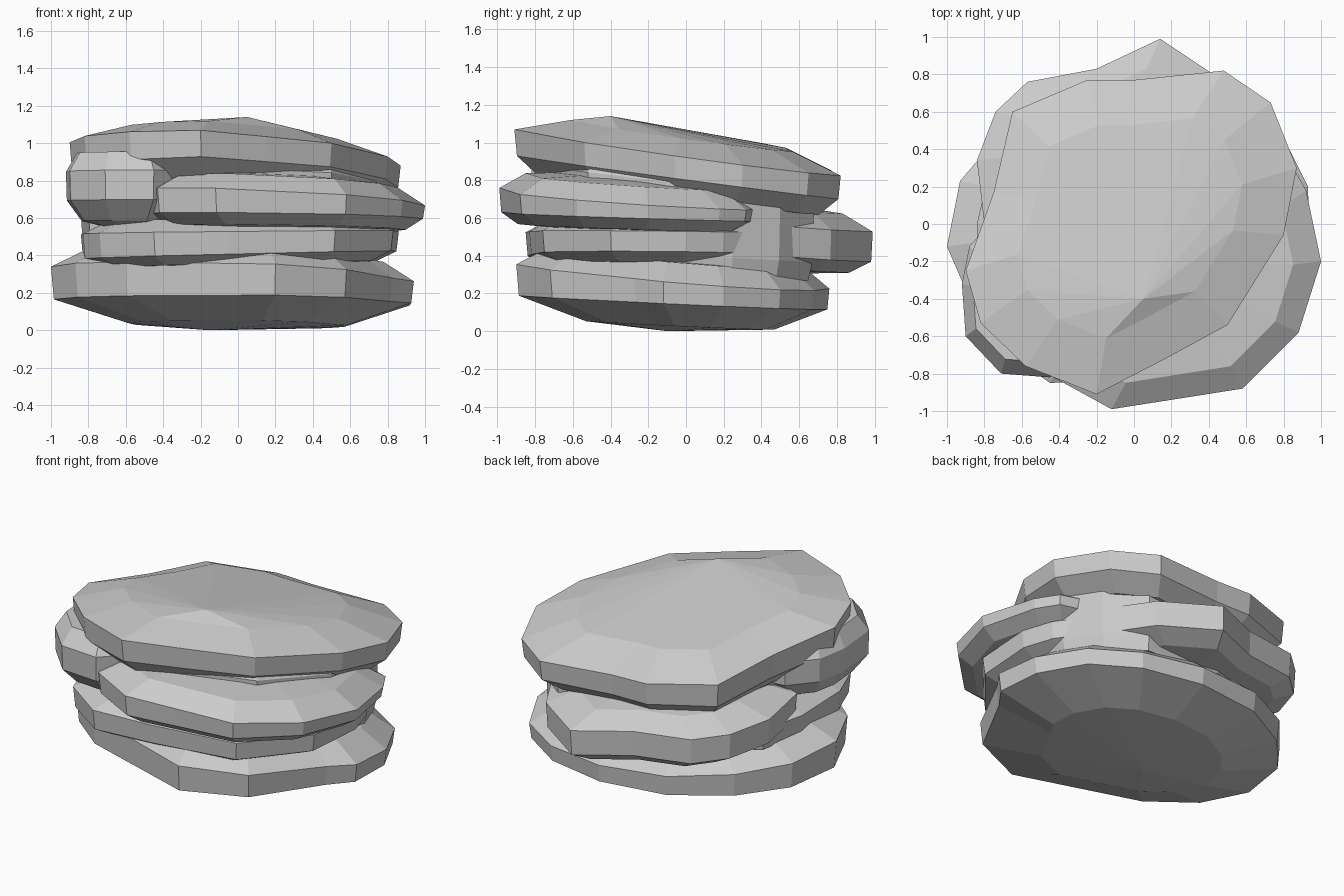
import bpy, bmesh


def slab(name, outline, low, high, under, over, low_cap, high_cap):
    """Stone layer: tilted rim (z0, x slope, y slope) plus tapered inner rings.
    under/over = (inner ring scale, z offset); caps = (x, y, z) of the poles."""
    bm = bmesh.new()
    n = len(outline)
    cx = sum(p[0] for p in outline) / n
    cy = sum(p[1] for p in outline) / n

    def ring(plane, s, dz):
        verts = []
        for px, py in outline:
            x, y = cx + (px - cx) * s, cy + (py - cy) * s
            z = plane[0] + plane[1] * x + plane[2] * y + dz
            verts.append(bm.verts.new((x, y, max(0.005, z))))
        return verts

    rings = [ring(low, under[0], -under[1]), ring(low, 0.985, 0),
             ring(high, 1.0, 0), ring(high, over[0], over[1])]
    for a, b in zip(rings, rings[1:]):
        for i in range(n):
            j = (i + 1) % n
            bm.faces.new((a[i], a[j], b[j], b[i]))
    for r, cap in ((rings[0], low_cap), (rings[-1], high_cap)):
        pole = bm.verts.new(cap)
        for i in range(n):
            bm.faces.new((r[i], r[(i + 1) % n], pole))
    bmesh.ops.recalc_face_normals(bm, faces=bm.faces)
    me = bpy.data.meshes.new(name)
    bm.to_mesh(me)
    bm.free()
    ob = bpy.data.objects.new(name, me)
    bpy.context.collection.objects.link(ob)
    return ob


# bottom slab with tapered underside
slab("base_slab",
     [(-1, -.12), (-.87, -.42), (-.6, -.64), (.2, -.9), (.58, -.72), (.83, -.27), (.94, -.12),
      (.93, .2), (.78, .5), (.5, .68), (.1, .76), (-.35, .7), (-.7, .5), (-.93, .23)],
     (.15, -.01, -.045), (.29, -.04, -.08), (.6, .12), (.82, .10),
     (-.15, -.1, 0), (0, 0, .42))

# thin recessed layer above the base
slab("lower_layer",
     [(-.84, 0), (-.83, -.4), (-.74, -.64), (-.45, -.85), (-.05, -.83), (.52, -.76), (.83, -.4),
      (.86, 0), (.8, .2), (.6, .5), (.1, .65), (-.4, .55), (-.77, .3)],
     (.4, .025, -.01), (.52, .01, -.01), (.86, .05), (.82, .07),
     (0, 0, .3), (0, 0, .6))

# ledge projecting at the back and left
slab("back_ledge",
     [(-.8, 0), (-.3, -.2), (.3, -.1), (.6, .2), (.64, .45), (.47, .77), (.14, .99),
      (-.2, .83), (-.57, .76), (-.74, .6), (-.84, .34)],
     (.46, -.03, -.09), (.62, -.03, -.09), (.78, .07), (.72, .08),
     (0, .3, .3), (0, .3, .7))

# wide ledge projecting at the front and right
slab("front_ledge",
     [(-.43, -.82), (-.12, -.99), (.2, -.94), (.58, -.88), (.88, -.58), (1, -.2), (.92, .18),
      (.84, .32), (.35, .45), (-.1, .4), (-.5, .1), (-.55, -.45)],
     (.60, -.01, -.03), (.695, -.04, -.06), (.86, .06), (.8, .09),
     (.2, -.2, .5), (.2, -.2, .85))

# lump under the top at the left
slab("left_lump",
     [(-.92, -.32), (-.9, -.6), (-.71, -.8), (-.45, -.82), (-.25, -.6), (-.1, -.2),
      (-.4, .08), (-.74, .04), (-.88, -.12)],
     (.69, .0, -.01), (.84, 0, -.02), (.74, .11), (.82, .1),
     (-.5, -.3, .5), (-.5, -.3, .95))

# core joining the layers, visible at the back right
core = [(-.72, -.25), (-.45, -.65), (.0, -.72), (.5, -.52), (.74, -.1), (.76, .25), (.66, .5),
        (.45, .68), (-.1, .68), (-.58, .5)]
slab("core", core, (.4, 0, -.05), (.78, 0, -.12), (.95, .1), (.95, .05),
     (0, 0, .3), (0, 0, .9))

# sloping top slab
slab("top_slab",
     [(-.9, -.25), (-.82, -.53), (-.58, -.76), (-.2, -.91), (.15, -.73), (.5, -.54), (.8, -.06),
      (.87, .3), (.73, .65), (.48, .82), (.0, .77), (-.25, .77), (-.65, .6), (-.75, .17)],
     (.81, -.01, -.13), (.945, -.03, -.13), (.85, .1), (.68, .09),
     (0, 0, .65), (.05, -.4, 1.14))
